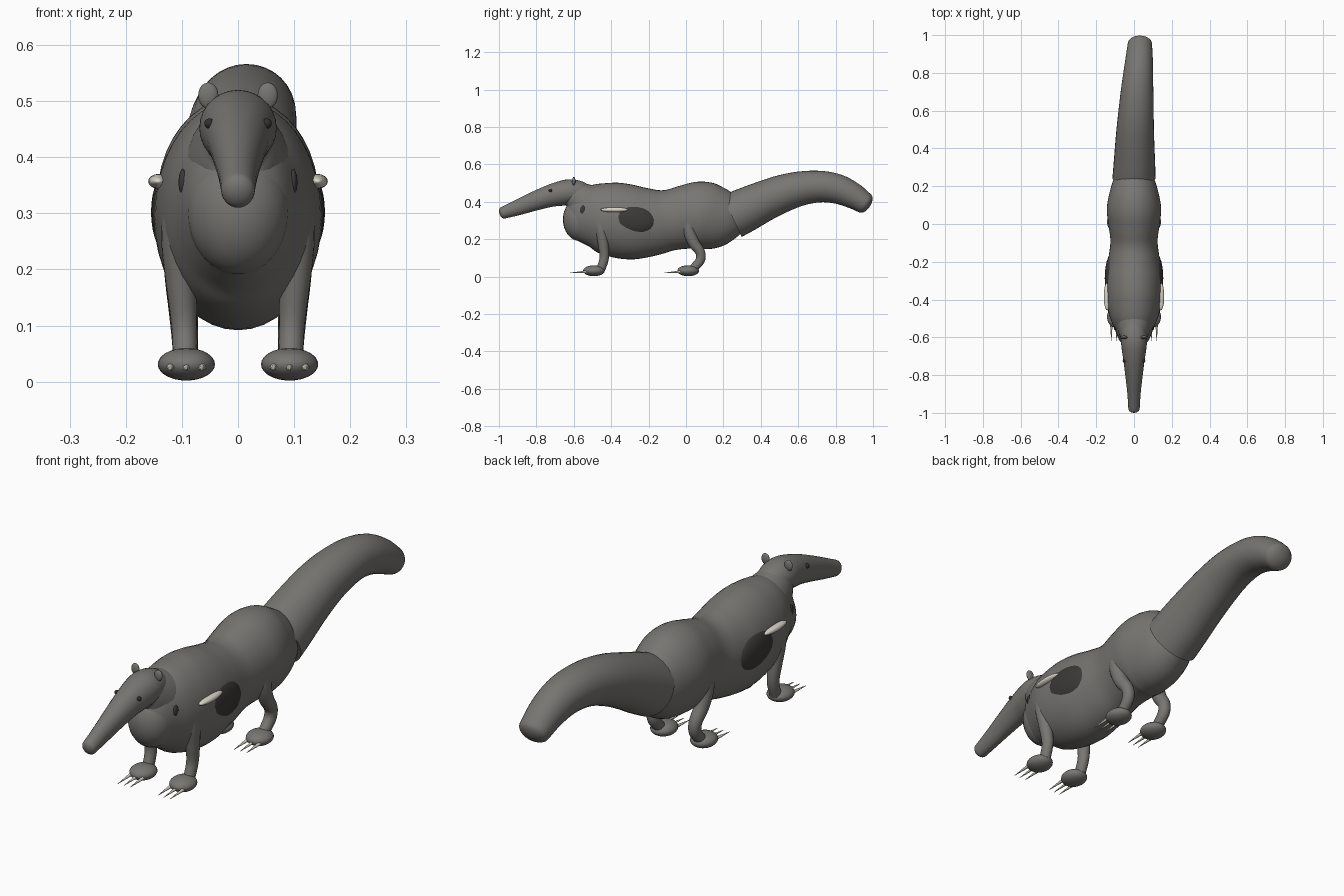
import bpy, bmesh, math
from mathutils import Vector, Matrix

if "Cube" in bpy.data.objects:
    bpy.data.objects.remove(bpy.data.objects["Cube"])


def material(name, rgb):
    m = bpy.data.materials.new(name)
    m.diffuse_color = (*rgb, 1)
    m.use_nodes = True
    m.node_tree.nodes["Principled BSDF"].inputs["Base Color"].default_value = m.diffuse_color
    return m


GREY = material("grey fur", (0.185, 0.18, 0.168))
DARK = material("dark fur", (0.045, 0.042, 0.038))
CREAM = material("cream", (0.70, 0.67, 0.58))
BLACK = material("eye black", (0.03, 0.03, 0.03))


def finish(name, bm, mat):
    bmesh.ops.recalc_face_normals(bm, faces=bm.faces)
    me = bpy.data.meshes.new(name)
    bm.to_mesh(me)
    bm.free()
    me.polygons.foreach_set("use_smooth", [True] * len(me.polygons))
    me.set_sharp_from_angle(angle=math.radians(60))
    me.materials.append(mat)
    ob = bpy.data.objects.new(name, me)
    bpy.context.collection.objects.link(ob)
    return ob


def ellipsoid(name, centre, size, mat, tilt=0.0):
    bm = bmesh.new()
    bmesh.ops.create_uvsphere(bm, u_segments=24, v_segments=16, radius=1)
    bm.transform(Matrix.Translation(centre) @ Matrix.Rotation(tilt, 4, 'X')
                 @ Matrix.Diagonal((*size, 1)))
    return finish(name, bm, mat)


def smooth_path(pts, sub):
    """Catmull-Rom resampling of station tuples."""
    p = [Vector(q) for q in pts]
    p = [2 * p[0] - p[1]] + p + [2 * p[-1] - p[-2]]
    out = []
    for i in range(1, len(p) - 2):
        a, b, c, d = p[i - 1:i + 3]
        for k in range(sub):
            t = k / sub
            out.append(0.5 * (2 * b + (c - a) * t + (2 * a - 5 * b + 4 * c - d) * t * t
                              + (3 * b - a - 3 * c + d) * t ** 3))
    out.append(p[-2])
    return out


def loft(name, pts, mat, sides=28, sub=5, bulge=0.0):
    """Skin elliptical rings (x, y, z, half width, half depth) along a path;
    bulge rounds off the last end."""
    st = smooth_path(pts, sub)
    rings = []
    for i, s in enumerate(st):
        t = Vector(st[min(i + 1, len(st) - 1)][:3]) - Vector(st[max(i - 1, 0)][:3])
        t.x = 0
        rings.append((Vector(s[:3]), t.normalized(), s[3], s[4]))
    if bulge:
        c, t, w, d = rings[-1]
        for k in range(1, 6):
            a = k * math.radians(16.5)
            rings.append((c + t * bulge * math.sin(a), t, w * math.cos(a), d * math.cos(a)))
    bm = bmesh.new()
    prev = None
    for n, (c, t, w, d) in enumerate(rings):
        up = t.cross(Vector((1, 0, 0)))
        ring = []
        for j in range(sides):
            a = 2 * math.pi * j / sides
            ring.append(bm.verts.new(c + Vector((w * math.cos(a), 0, 0)) + up * d * math.sin(a)))
        if prev:
            for j in range(sides):
                k = (j + 1) % sides
                bm.faces.new((prev[j], prev[k], ring[k], ring[j]))
        if n in (0, len(rings) - 1):
            bm.faces.new(ring)
        prev = ring
    return finish(name, bm, mat)


# Body: deep chest, narrow waist, rounded rump
loft("body", [(0, y, z, w, h) for y, z, w, h in [
    (-.640, .325, .020, .030), (-.630, .325, .050, .075), (-.600, .325, .082, .120),
    (-.545, .325, .107, .150), (-.480, .322, .132, .176), (-.400, .308, .146, .197),
    (-.290, .290, .149, .199), (-.180, .290, .135, .180), (-.090, .301, .125, .163),
    (.000, .318, .136, .171), (.080, .327, .144, .181), (.160, .318, .131, .170),
    (.240, .311, .106, .133), (.290, .305, .070, .085), (.310, .305, .020, .025)]],
    GREY, sides=40)

# Chest and neck
ellipsoid("chest", (0, -.568, .305), (.092, .09, .115), GREY)
loft("neck", [(0, -.48, .36, .10, .12), (0, -.54, .395, .092, .105),
              (0, -.60, .43, .07, .08), (0, -.64, .44, .05, .055)], GREY)

# Head with long tapering snout
loft("head", [(0, y, z, w, h) for y, z, w, h in [
    (-.515, .435, .020, .020), (-.530, .438, .045, .045), (-.560, .445, .063, .062),
    (-.615, .452, .069, .068), (-.670, .444, .064, .066), (-.730, .430, .055, .059),
    (-.810, .403, .045, .051), (-.900, .369, .035, .042), (-.978, .341, .030, .032)]],
    GREY, bulge=.020)

# Thick tail, arching up and drifting to one side
loft("tail", [(0, .245, .322, .114, .122), (.002, .32, .358, .110, .118),
              (.004, .42, .405, .104, .108), (.007, .52, .445, .098, .100),
              (.012, .62, .472, .092, .091), (.017, .72, .481, .085, .084),
              (.023, .81, .468, .078, .079), (.028, .89, .434, .071, .070),
              (.031, .955, .393, .064, .058)], GREY, sides=32, bulge=.034)

for s, side in ((-1, "left"), (1, "right")):
    # Face details
    ellipsoid(side + "_ear", (s * .053, -.6, .51), (.018, .009, .023), GREY)
    ellipsoid(side + "_eye", (s * .051, -.725, .46), (.009, .009, .009), BLACK)

    # Dark flank and neck patches, pale shoulder stripe
    ellipsoid(side + "_flank_patch", (s * .118, -.288, .302), (.037, .13, .08), DARK, -.12)
    ellipsoid(side + "_neck_patch", (s * .098, -.55, .355), (.008, .014, .024), DARK)
    ellipsoid(side + "_shoulder_stripe", (s * .142, -.383, .357), (.018, .074, .013), CREAM)

    # Legs
    loft(side + "_front_leg", [
        (s * .106, -.46, .30, .030, .036), (s * .106, -.452, .24, .030, .031),
        (s * .101, -.442, .17, .027, .028), (s * .096, -.437, .10, .023, .025),
        (s * .094, -.455, .04, .022, .024)], GREY, sides=20)
    loft(side + "_hind_leg", [
        (s * .104, .012, .29, .030, .036), (s * .104, .020, .235, .030, .033),
        (s * .102, .042, .180, .028, .030), (s * .098, .076, .130, .026, .026),
        (s * .095, .075, .085, .024, .025), (s * .093, .035, .040, .022, .022)],
        GREY, sides=20)

    # Feet with three claws each
    for part, y in (("front", -.492), ("hind", .012)):
        ellipsoid(f"{side}_{part}_foot", (s * .092, y, .031), (.051, .058, .029), GREY)
        for i in (-1, 0, 1):
            bm = bmesh.new()
            bmesh.ops.create_cone(bm, cap_ends=True, segments=10, radius1=.007,
                                  radius2=.0008, depth=.09)
            bm.transform(Matrix.Translation((s * .092 + i * .028, y - .083, .023))
                         @ Matrix.Rotation(math.radians(94), 4, 'X'))
            finish(f"{side}_{part}_claw_{i + 2}", bm, CREAM)
